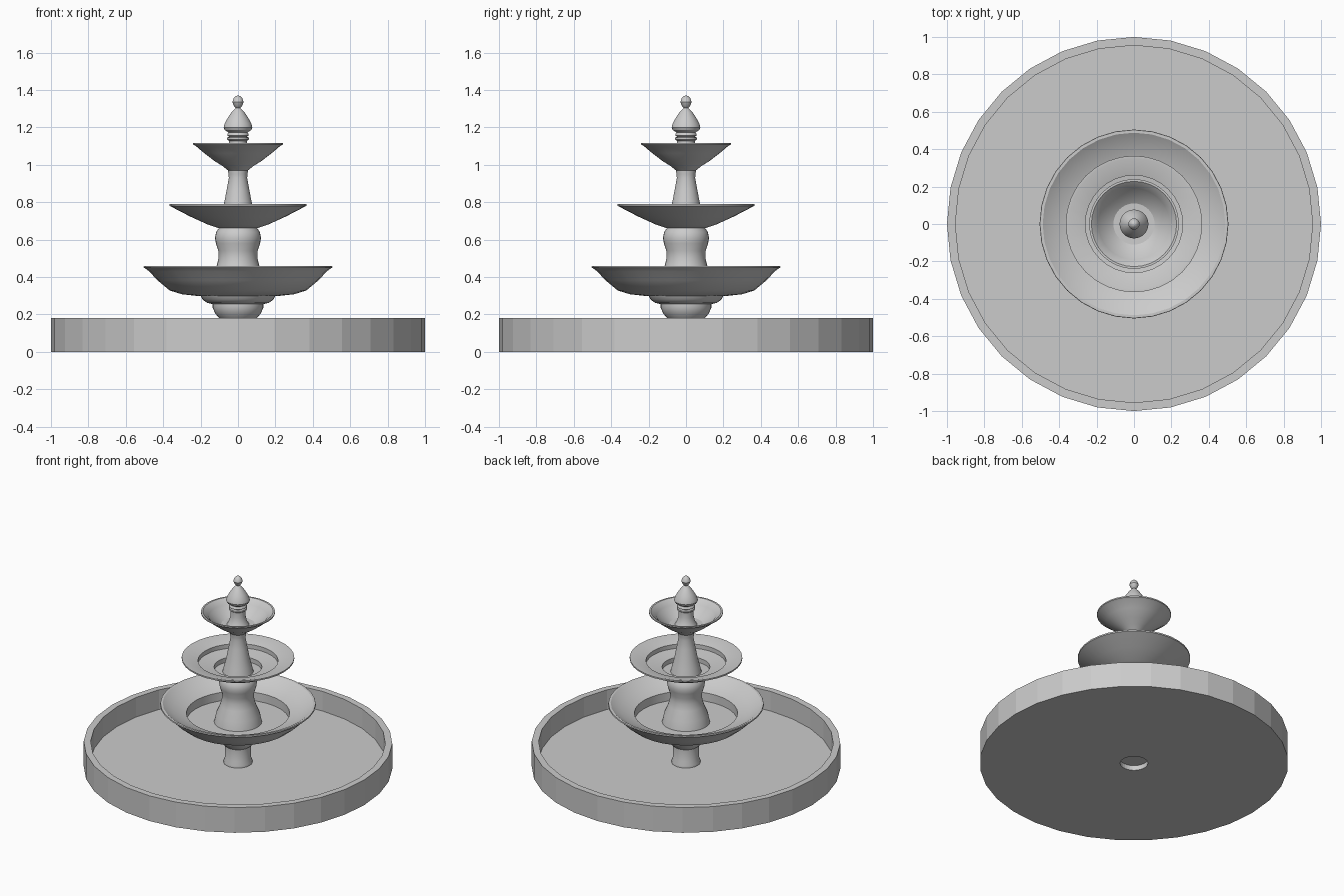
import bpy, math

SIDES = 32


def lathe(name, profile, smooth=True, closed=False):
    """Revolve (radius, height) points around z; radius 0 makes a pole."""
    verts, rings, faces = [], [], []
    for r, z in profile:
        if r == 0:
            rings.append([len(verts)] * SIDES)
            verts.append((0, 0, z))
        else:
            start = len(verts)
            rings.append(list(range(start, start + SIDES)))
            for i in range(SIDES):
                a = 2 * math.pi * i / SIDES
                verts.append((r * math.cos(a), r * math.sin(a), z))
    pairs = list(zip(rings, rings[1:]))
    if closed:
        pairs.append((rings[-1], rings[0]))
    for low, high in pairs:
        for i in range(SIDES):
            j = (i + 1) % SIDES
            quad = [low[i], low[j], high[j], high[i]]
            faces.append(list(dict.fromkeys(quad)))
    mesh = bpy.data.meshes.new(name)
    mesh.from_pydata(verts, [], faces)
    mesh.update()
    obj = bpy.data.objects.new(name, mesh)
    bpy.context.collection.objects.link(obj)
    if smooth:
        bpy.ops.object.select_all(action='DESELECT')
        obj.select_set(True)
        bpy.context.view_layer.objects.active = obj
        bpy.ops.object.shade_smooth_by_angle(angle=math.radians(30))
    return obj


# Ground basin with a pipe hole in its floor
lathe("basin", [(0.09, 0), (1, 0), (1, 0.18), (0.955, 0.18),
                (0.955, 0.04), (0.09, 0.04)], smooth=False, closed=True)

# Foot under the lowest bowl
lathe("pedestal", [(0, 0.035), (0.093, 0.035), (0.093, 0.055), (0.083, 0.08),
                   (0.083, 0.165), (0.1, 0.18), (0.122, 0.205), (0.135, 0.235),
                   (0.135, 0.255), (0.165, 0.262), (0.19, 0.28), (0.2, 0.3),
                   (0, 0.3)])

# Three bowls, each from the underside over the lip to the stepped inside
lathe("lower_bowl", [(0, 0.298), (0.21, 0.298), (0.3, 0.308), (0.365, 0.328),
                     (0.43, 0.382), (0.475, 0.43), (0.495, 0.445),
                     (0.505, 0.452), (0.503, 0.46), (0.488, 0.46),
                     (0.42, 0.415), (0.335, 0.39), (0.335, 0.33), (0, 0.33)])
lathe("middle_bowl", [(0, 0.66), (0.1, 0.66), (0.16, 0.68), (0.257, 0.724),
                      (0.345, 0.77), (0.365, 0.78), (0.365, 0.79),
                      (0.35, 0.79), (0.26, 0.765), (0.26, 0.735),
                      (0.155, 0.722), (0.155, 0.69), (0, 0.69)])
lathe("upper_bowl", [(0, 0.97), (0.053, 0.97), (0.085, 0.995), (0.125, 1.02),
                     (0.18, 1.062), (0.225, 1.1), (0.24, 1.108),
                     (0.24, 1.117), (0.228, 1.117), (0.19, 1.085),
                     (0.185, 1.075), (0.11, 1.025), (0, 1.02)])

# Columns between the bowls
lathe("lower_column", [(0, 0.33), (0.155, 0.33), (0.142, 0.39), (0.115, 0.455),
                       (0.104, 0.5), (0.105, 0.54), (0.118, 0.58),
                       (0.123, 0.61), (0.117, 0.64), (0.1, 0.665), (0, 0.665)])
lathe("upper_column", [(0, 0.69), (0.1, 0.69), (0.088, 0.74), (0.075, 0.79),
                       (0.06, 0.87), (0.049, 0.93), (0.051, 0.95),
                       (0.054, 0.975), (0, 0.975)])

# Finial: neck rings, bulb and ball
lathe("finial", [(0, 1.02), (0.075, 1.02), (0.058, 1.05), (0.048, 1.09),
                 (0.048, 1.128), (0.058, 1.135), (0.058, 1.145), (0.047, 1.15),
                 (0.058, 1.156), (0.055, 1.167), (0.05, 1.172), (0.07, 1.185),
                 (0.077, 1.2), (0.072, 1.22), (0.055, 1.25), (0.035, 1.28),
                 (0.012, 1.305), (0.022, 1.314), (0.03, 1.335),
                 (0.024, 1.355), (0.012, 1.367), (0, 1.371)])
